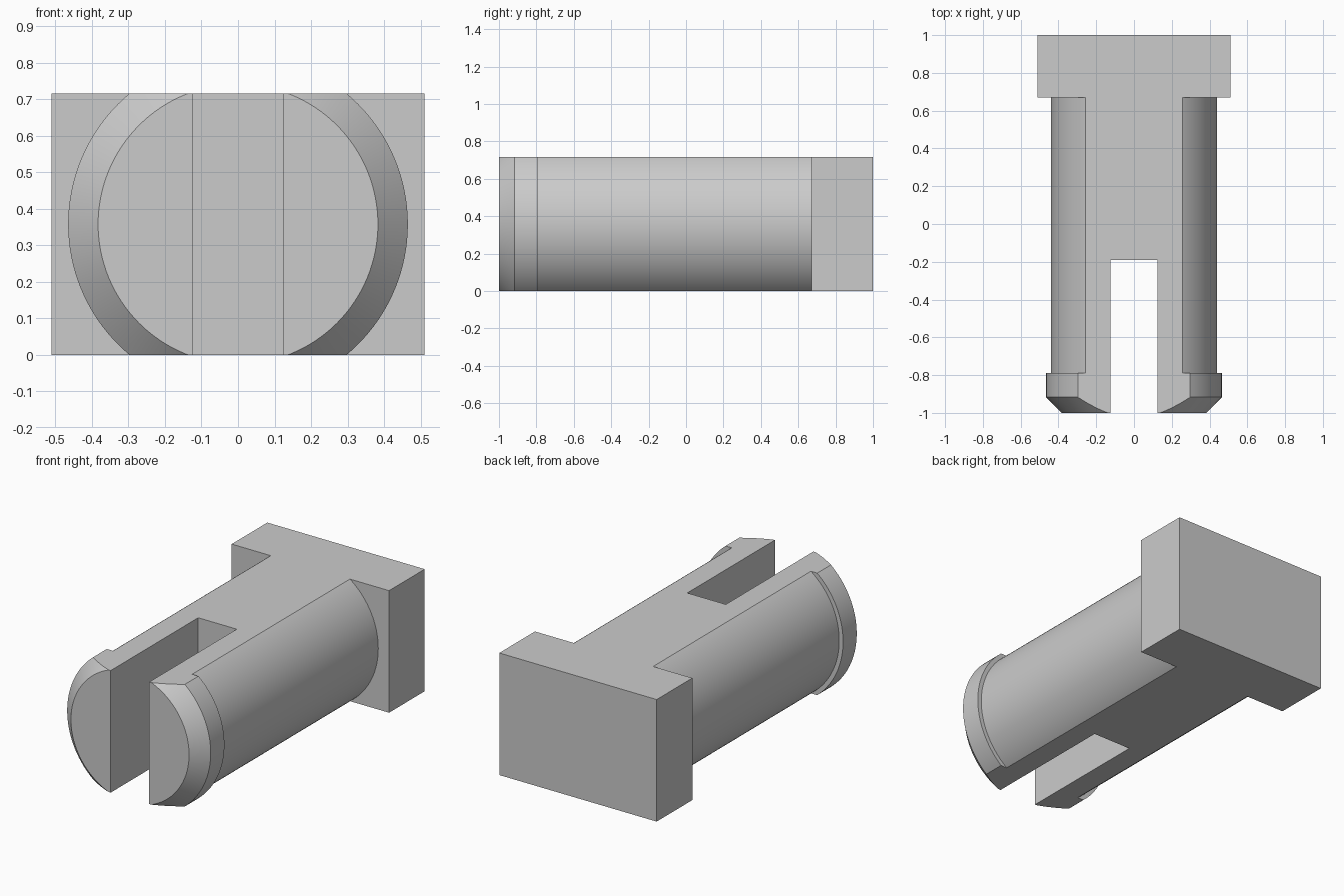
import bpy, bmesh, math
from mathutils import Vector

cube = bpy.data.objects.get("Cube")
if cube:
    bpy.data.objects.remove(cube)

HEIGHT = 0.715
MID = HEIGHT / 2
HEAD_FRONT = 0.67

grey = bpy.data.materials.new("plain grey")
grey.use_nodes = True
colour = (0.6, 0.6, 0.6, 1)
grey.diffuse_color = colour
grey.node_tree.nodes["Principled BSDF"].inputs["Base Color"].default_value = colour


def finish(name, bm):
    bmesh.ops.recalc_face_normals(bm, faces=bm.faces)
    mesh = bpy.data.meshes.new(name)
    bm.to_mesh(mesh)
    bm.free()
    mesh.materials.append(grey)
    obj = bpy.data.objects.new(name, mesh)
    bpy.context.collection.objects.link(obj)
    return obj


def box(name, low, high):
    bm = bmesh.new()
    bmesh.ops.create_cube(bm, size=1)
    for v in bm.verts:
        v.co = [a + (b - a) * (c + 0.5) for a, b, c in zip(low, high, v.co)]
    return finish(name, bm)


# Rectangular head at the back
box("head", (-0.51, HEAD_FRONT, 0), (0.51, 1, HEIGHT))

# Round shaft with chamfered collar, turned about the y axis
profile = [(0.383, -1), (0.465, -0.917), (0.465, -0.79), (0.44, -0.79), (0.44, HEAD_FRONT)]
bm = bmesh.new()
verts = [bm.verts.new((r, y, MID)) for r, y in profile]
edges = [bm.edges.new(pair) for pair in zip(verts, verts[1:])]
bmesh.ops.spin(bm, geom=verts + edges, cent=(0, 0, MID), axis=(0, 1, 0),
               angle=math.tau, steps=128)
bmesh.ops.remove_doubles(bm, verts=bm.verts, dist=0.0001)
bmesh.ops.holes_fill(bm, edges=[e for e in bm.edges if e.is_boundary], sides=0)

# Flats on the top and bottom
for z, side in ((0, -1), (HEIGHT, 1)):
    bmesh.ops.bisect_plane(bm, geom=bm.verts[:] + bm.edges[:] + bm.faces[:],
                           plane_co=(0, 0, z), plane_no=(0, 0, side), clear_outer=True)
    rim = [e for e in bm.edges if e.is_boundary]
    bmesh.ops.holes_fill(bm, edges=rim, sides=0)
shaft = finish("split_shaft", bm)

# Slot that splits the tip into two prongs
cutter = box("slot_cutter", (-0.125, -1.2, -0.2), (0.125, -0.19, HEIGHT + 0.2))
slot = shaft.modifiers.new("slot", 'BOOLEAN')
slot.operation = 'DIFFERENCE'
slot.solver = 'EXACT'
slot.object = cutter
bpy.ops.object.select_all(action='DESELECT')
bpy.context.view_layer.objects.active = shaft
shaft.select_set(True)
bpy.ops.object.modifier_apply(modifier="slot")
bpy.data.objects.remove(cutter)
bpy.ops.object.shade_smooth_by_angle(angle=math.radians(20))
